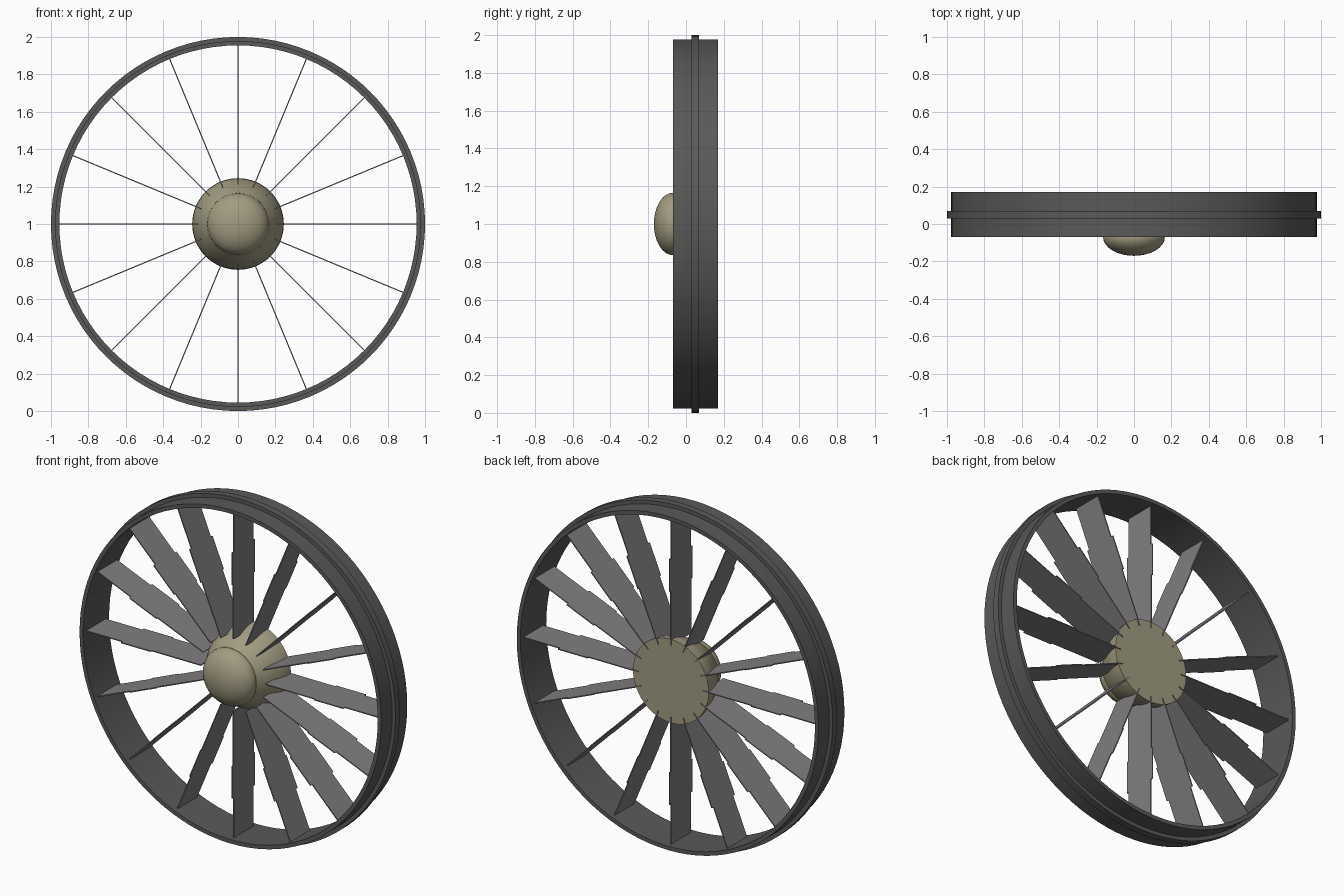
import bpy, bmesh, math
from mathutils import Matrix, Vector

if "Cube" in bpy.data.objects:
    bpy.data.objects.remove(bpy.data.objects["Cube"])


def material(name, color):
    m = bpy.data.materials.new(name)
    m.diffuse_color = (*color, 1)
    m.use_nodes = True
    m.node_tree.nodes["Principled BSDF"].inputs["Base Color"].default_value = m.diffuse_color
    return m


DARK = material("dark_grey", (0.10, 0.10, 0.095))
STEEL = material("steel", (0.22, 0.21, 0.22))
TAN = material("tan", (0.36, 0.33, 0.22))


def finish(bm, name, mat, angle=None):
    bmesh.ops.remove_doubles(bm, verts=bm.verts, dist=1e-5)
    bmesh.ops.recalc_face_normals(bm, faces=bm.faces)
    me = bpy.data.meshes.new(name)
    bm.to_mesh(me)
    bm.free()
    ob = bpy.data.objects.new(name, me)
    bpy.context.collection.objects.link(ob)
    me.materials.append(mat)
    ob.location.z = 1
    if angle:
        bpy.ops.object.select_all(action='DESELECT')
        ob.select_set(True)
        bpy.context.view_layer.objects.active = ob
        bpy.ops.object.shade_smooth_by_angle(angle=math.radians(angle))
    return ob


def lathe(name, profile, mat, closed=False, steps=96):
    """Spin (radius, y) points around the y axis."""
    bm = bmesh.new()
    vs = [bm.verts.new((r, y, 0)) for r, y in profile]
    pairs = list(zip(vs, vs[1:] + vs[:1])) if closed else list(zip(vs, vs[1:]))
    es = [bm.edges.new(p) for p in pairs]
    bmesh.ops.spin(bm, geom=vs + es, cent=(0, 0, 0), axis=(0, 1, 0),
                   angle=math.tau, steps=steps)
    return finish(bm, name, mat, 30)


# outer rim and its raised centre band
lathe("rim", [(0.955, -0.07), (0.978, -0.07), (0.978, 0.17), (0.955, 0.17)], DARK, True)
lathe("rim_band", [(0.97, 0.03), (1.0, 0.03), (1.0, 0.07), (0.97, 0.07)], DARK, True)

# hub: flared body with a flat back
lathe("hub_body", [(0, -0.07), (0.15, -0.07), (0.165, -0.065), (0.187, -0.03),
                   (0.21, 0.01), (0.23, 0.06), (0.242, 0.10), (0.245, 0.14),
                   (0, 0.14)], TAN, steps=64)

# rounded nose
nose = [(0.165 * math.sin(t), -0.07 - 0.10 * math.cos(t))
        for t in [i * math.pi / 16 for i in range(9)]]
lathe("hub_nose", nose + [(0.16, -0.05), (0, -0.05)], TAN, steps=64)

# sixteen flat blades, edge-on from the front, with a stepped middle
outline = [(0.21, -0.045), (0.53, -0.045), (0.53, -0.055), (0.72, -0.055),
           (0.72, -0.04), (0.958, -0.04), (0.958, 0.14), (0.72, 0.14),
           (0.72, 0.155), (0.53, 0.155), (0.53, 0.145), (0.21, 0.145)]
bm = bmesh.new()
for i in range(16):
    rot = Matrix.Rotation(i * math.tau / 16, 3, 'Y')
    face = bm.faces.new([bm.verts.new(rot @ Vector((r, y, -0.003))) for r, y in outline])
    out = bmesh.ops.extrude_face_region(bm, geom=[face])
    top = [v for v in out["geom"] if isinstance(v, bmesh.types.BMVert)]
    bmesh.ops.translate(bm, verts=top, vec=rot @ Vector((0, 0, 0.006)))
finish(bm, "blades", STEEL)
